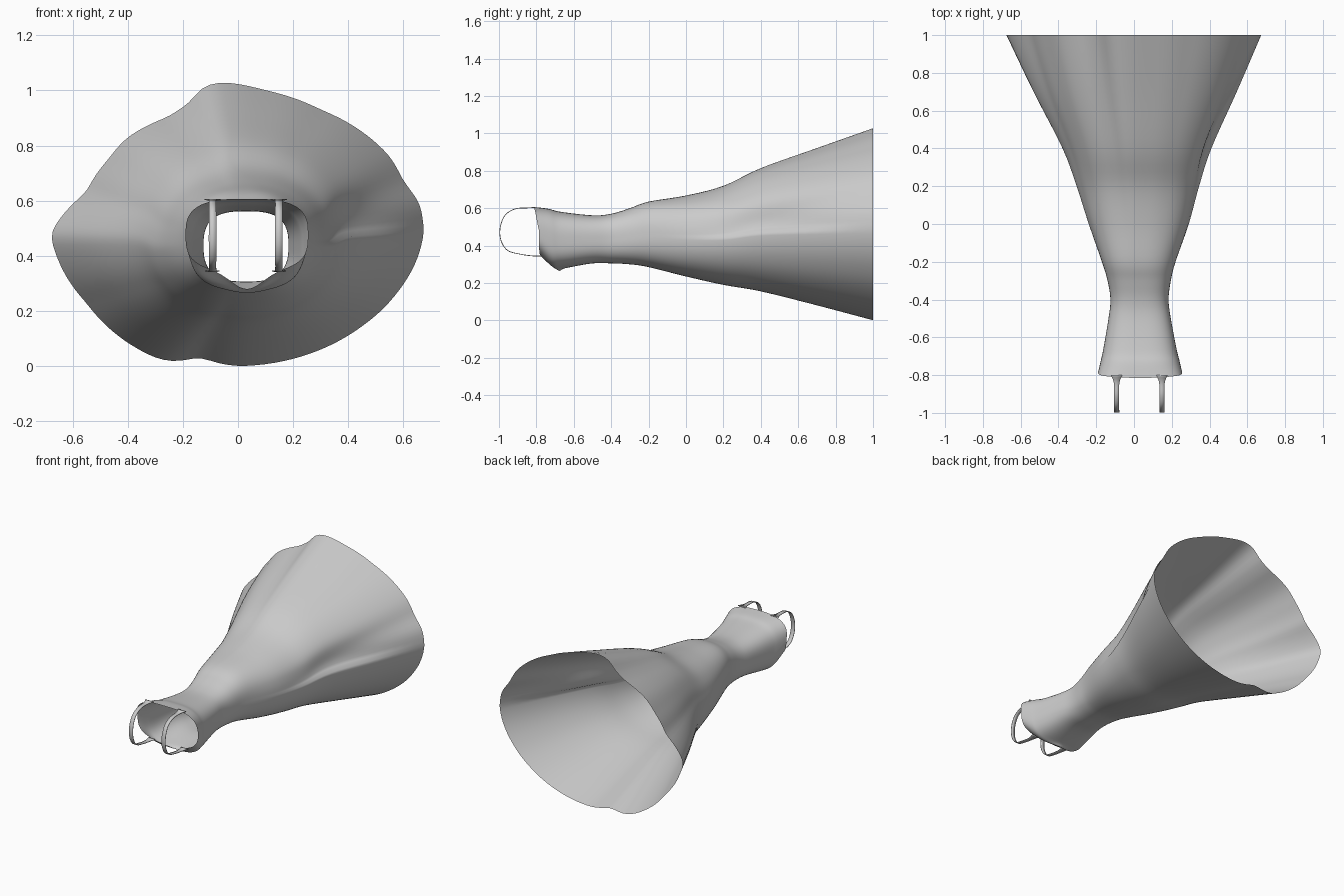
import bpy, math
from mathutils import Vector

if "Cube" in bpy.data.objects:
    bpy.data.objects.remove(bpy.data.objects["Cube"], do_unlink=True)

SIDES = 128
STEPS = 5

# Cross-sections along the garment: y, left x, right x, bottom z, top z, neckline scoop
STATIONS = [
    (-.785, -.19, .255, .345, .607, 1),
    (-.72, -.175, .24, .285, .597, .55),
    (-.66, -.162, .225, .282, .58, .2),
    (-.5, -.135, .195, .305, .562, 0),
    (-.4, -.125, .183, .305, .57, 0),
    (-.3, -.14, .195, .3, .6, 0),
    (-.2, -.17, .22, .285, .635, 0),
    (0, -.24, .29, .235, .668, 0),
    (.2, -.305, .345, .19, .72, 0),
    (.4, -.38, .41, .155, .815, 0),
    (.7, -.535, .545, .08, .923, 0),
    (1, -.68, .675, 0, 1.03, 0),
]

# Wavy hem outline, x and z in hundredths, anticlockwise
HEM = [
    (67.5, 50), (66, 59), (60, 67), (55, 76), (45, 85), (30, 93), (10, 100),
    (-5, 103), (-12, 102), (-18, 95), (-25, 90.5), (-40, 83), (-47, 75),
    (-55, 63), (-63, 55.5), (-68, 48), (-65, 38), (-55, 23), (-40, 8.5),
    (-30, 3), (-23, 1.5), (-14, 3.5), (-7, 1), (0, 0), (15, 1.5), (30, 6),
    (45, 14.5), (58, 27), (65, 39),
]


def smooth_path(points, steps):
    """Catmull-Rom samples through points of any dimension."""
    pts = [Vector(p) for p in points]
    pts = [pts[0] * 2 - pts[1]] + pts + [pts[-1] * 2 - pts[-2]]
    out = []
    for a, b, c, d in zip(pts, pts[1:], pts[2:], pts[3:]):
        for k in range(steps):
            t = k / steps
            out.append(b + (c - a) * (t / 2)
                       + (a * 2 - b * 5 + c * 4 - d) * (t * t / 2)
                       + (b * 3 - a - c * 3 + d) * (t ** 3 / 2))
    return out + [pts[-2]]


def hem_radii():
    """Hem radius for each ring angle, in units of the hem's half sizes."""
    _, x0, x1, z0, z1, _ = STATIONS[-1]
    polar = []
    for x, z in HEM:
        u = (x / 100 - (x0 + x1) / 2) / ((x1 - x0) / 2)
        v = (z / 100 - (z0 + z1) / 2) / ((z1 - z0) / 2)
        polar.append((math.atan2(v, u) % math.tau, math.hypot(u, v)))
    polar.sort()
    polar = ([(polar[-1][0] - math.tau, polar[-1][1])] + polar
             + [(polar[0][0] + math.tau, polar[0][1])])
    radii = []
    for i in range(SIDES):
        a = math.tau * i / SIDES
        for (a0, r0), (a1, r1) in zip(polar, polar[1:]):
            if a0 <= a <= a1:
                radii.append(r0 + (r1 - r0) * (a - a0) / (a1 - a0))
                break
    return [(radii[i - 1] + 2 * radii[i] + radii[(i + 1) % SIDES]) / 4
            for i in range(SIDES)]


def make_object(name, verts, faces):
    mesh = bpy.data.meshes.new(name)
    mesh.from_pydata(verts, [], faces)
    mesh.update()
    mesh.shade_smooth()
    obj = bpy.data.objects.new(name, mesh)
    bpy.context.collection.objects.link(obj)
    return obj


# Gown: open lofted shell from neckline to hem
hem = hem_radii()
rings = smooth_path(STATIONS, STEPS)
verts = []
for y, x0, x1, z0, z1, scoop in rings:
    fold = min(1, max(0, (y + .2) / 1.2))
    power = 2.2 + .8 * min(1, max(0, (.2 - y)))
    pleat = .09 * math.exp(-((y - .45) / .3) ** 2)
    cx, cz = (x0 + x1) / 2, (z0 + z1) / 2
    for i in range(SIDES):
        a = math.tau * i / SIDES
        c, s = math.cos(a), math.sin(a)
        r = (abs(c) ** power + abs(s) ** power) ** (-1 / power)
        r += (hem[i] - r) * fold
        r *= 1 - pleat * math.exp(-((a - .12) / .22) ** 2)
        x, z = cx + c * r * (x1 - x0) / 2, cz + s * r * (z1 - z0) / 2
        # Scooped front neckline and slightly raised back
        dip = scoop * math.exp(-((x - cx) / .08) ** 2) if s < 0 else 0
        verts.append((x, y + .08 * dip - .03 * scoop * max(0, s),
                      z - .065 * dip * scoop))
faces = []
for j in range(len(rings) - 1):
    for i in range(SIDES):
        k = (i + 1) % SIDES
        faces.append((j * SIDES + i, j * SIDES + k,
                      (j + 1) * SIDES + k, (j + 1) * SIDES + i))
make_object("gown", verts, faces)

# Shoulder straps: thin ribbons looping from back to front, as y, z, half width
STRAP = [
    (-.8, .605, .03), (-.84, .602, .015), (-.91, .597, .013),
    (-.965, .565, .013), (-.993, .5, .014), (-.99, .43, .014),
    (-.955, .375, .013), (-.89, .355, .013), (-.82, .345, .015),
    (-.775, .345, .025),
]
for name, x in (("right_strap", -.092), ("left_strap", .148)):
    path = smooth_path(STRAP, STEPS)
    verts = [(x + side * w, y, z) for y, z, w in path for side in (-1, 1)]
    faces = [(2 * i, 2 * i + 1, 2 * i + 3, 2 * i + 2)
             for i in range(len(path) - 1)]
    strap = make_object(name, verts, faces)
    solid = strap.modifiers.new("thickness", "SOLIDIFY")
    solid.thickness = .004
    solid.offset = 0
